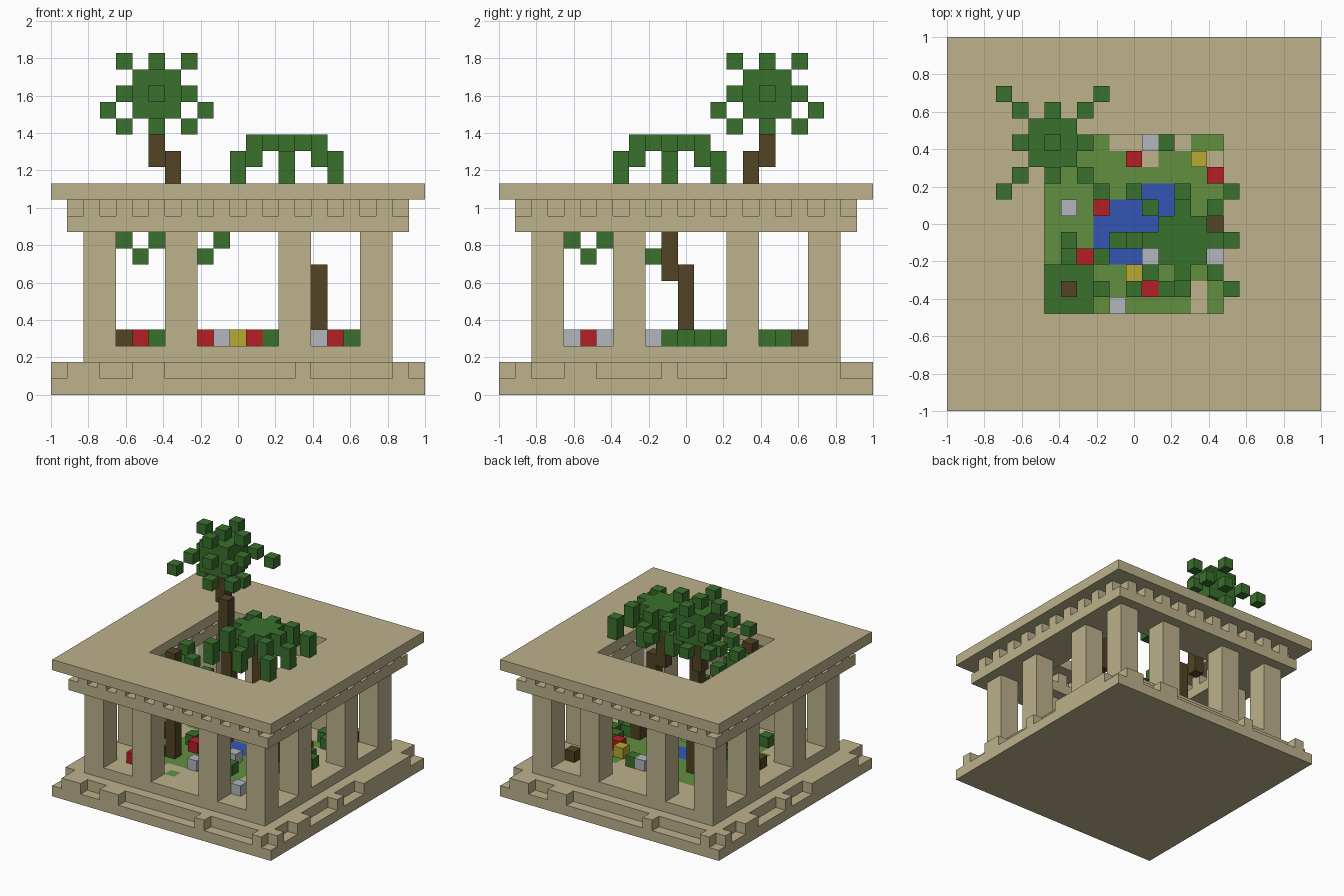
import bpy, bmesh
from itertools import product

if "Cube" in bpy.data.objects:
    bpy.data.objects.remove(bpy.data.objects["Cube"], do_unlink=True)

N = 23                 # blocks along each side
S = 2 / N              # block size


def material(name, rgb):
    m = bpy.data.materials.new(name)
    m.use_nodes = True
    m.diffuse_color = (*rgb, 1)
    m.node_tree.nodes["Principled BSDF"].inputs["Base Color"].default_value = (*rgb, 1)
    return m


MATS = {
    "sandstone": material("sandstone", (.51, .445, .262)),
    "grass": material("grass", (.122, .275, .051)),
    "leaf": material("leaf", (.042, .162, .026)),
    "wood": material("wood", (.084, .058, .017)),
    "red": material("red", (.456, .014, .018)),
    "yellow": material("yellow", (.485, .392, .03)),
    "grey": material("grey", (.445, .474, .503)),
    "water": material("water", (.034, .093, .456)),
}


def build(name, cells, mat, top=None):
    """Outer skin of a set of blocks; top maps (i, j) to another material."""
    bm = bmesh.new()
    verts = {}

    def vert(p):
        if p not in verts:
            verts[p] = bm.verts.new((p[0] * S - 1, p[1] * S - 1, p[2] * S))
        return verts[p]

    names = [mat] + sorted(set((top or {}).values()))
    for c in sorted(cells):
        for axis, side in product(range(3), (0, 1)):
            n = list(c)
            n[axis] += 2 * side - 1
            if tuple(n) in cells:
                continue
            u, v = (axis + 1) % 3, (axis + 2) % 3
            loop = []
            for a, b in ((0, 0), (1, 0), (1, 1), (0, 1)):
                p = list(c)
                p[axis] += side
                p[u] += a
                p[v] += b
                loop.append(vert(tuple(p)))
            f = bm.faces.new(loop if side else loop[::-1])
            if top and axis == 2 and side:
                f.material_index = names.index(top.get(c[:2], mat))
    me = bpy.data.meshes.new(name)
    bm.to_mesh(me)
    bm.free()
    for n in names:
        me.materials.append(MATS[n])
    ob = bpy.data.objects.new(name, me)
    bpy.context.collection.objects.link(ob)
    return ob


def block(x, y, z):
    """All cells in three inclusive ranges."""
    return set(product(*(range(a, b + 1) for a, b in (x, y, z))))


def square(a, z):
    return block((a, N - 1 - a), (a, N - 1 - a), z)


# Stepped base with a worn, broken edge
base = square(0, (0, 0)) | square(1, (1, 1))
for a, b in ((1, 2), (5, 6), (15, 15), (21, 21)):
    for i in range(a, b + 1):
        base |= {(i, 0, 1), (N - 1 - i, N - 1, 1)}
for a, b in ((1, 1), (4, 5), (10, 10), (14, 20)):
    for j in range(a, b + 1):
        base |= {(N - 1, j, 1), (0, N - 1 - j, 1)}
build("stepped_base", base, "sandstone")

# Floor with lawn and pond
bare = {(10, 16), (11, 16), (14, 16), (12, 15), (16, 15), (16, 8), (15, 7), (15, 6)}
paint = {(i, j): "grass" for i, j in product(range(6, 17), repeat=2) if (i, j) not in bare}
for c in ((7, 5), (9, 4), (5, 8), (12, 5), (17, 12), (9, 17), (5, 13)):
    paint[c] = "grass"
pond = {13: (12, 13), 12: (10, 13), 11: (9, 12), 10: (9, 11), 9: (10, 11)}
for j, (a, b) in pond.items():
    for i in range(a, b + 1):
        paint[i, j] = "water"
build("garden_floor", square(2, (2, 2)), "sandstone", paint)

# Colonnade around the edge
starts = (2, 7, 14, 19)
for i, j in product(starts, repeat=2):
    if i in (2, 19) or j in (2, 19):
        build("column", block((i, i + 1), (j, j + 1), (3, 9)), "sandstone")

# Beam ring with toothed upper course
beam = square(1, (10, 10)) - square(5, (10, 10))
beam |= square(2, (11, 11)) - square(4, (11, 11))
for t in range(2, N - 2, 2):
    for e in (1, N - 2):
        beam |= {(t, e, 11), (e, t, 11)}
    if 4 <= t <= N - 5:
        for e in (4, N - 5):
            beam |= {(t, e, 11), (e, t, 11)}
build("toothed_beam", beam, "sandstone")

# Roof slab with square opening
build("roof_slab", square(0, (12, 12)) - square(6, (12, 12)), "sandstone")


# Round-crowned trees
def crown(cx, cy, z):
    c = block((cx - 1, cx + 1), (cy - 1, cy + 1), (z + 1, z + 3))
    for s, t in product((-1, 1), repeat=2):
        c |= {(cx + 3 * s, cy + 3 * t, z + 1), (cx + 2 * s, cy + 2 * t, z + 2)}
    for s in (-2, 2):
        for h in (z, z + 4):
            c |= {(cx + s, cy, h), (cx, cy + s, h)}
        c |= {(cx + s, cy, z + 2), (cx, cy + s, z + 2)}
    return c


def trunk(*steps):
    return {(i, j, k) for i, j, a, b in steps for k in range(a, b + 1)}


tall = trunk((8, 14, 3, 10), (7, 15, 10, 14), (6, 16, 14, 16))
build("tall_tree_trunk", tall, "wood")
build("tall_tree_crown", (crown(6, 16, 16) | {(6, 16, 20)}) - tall, "leaf")

low = trunk((7, 7, 3, 12))
build("low_tree_trunk", low, "wood")
build("low_tree_crown", crown(7, 7, 8) - low, "leaf")

# Star-crowned leaning tree
leaning = trunk((16, 11, 3, 7), (15, 10, 7, 10), (14, 10, 10, 14))
build("leaning_tree_trunk", leaning, "wood")
star = block((13, 15), (9, 11), (15, 15))
for s, t in product((-1, 0, 1), repeat=2):
    if s or t:
        for r, k in ((2, 15), (2, 14), (3, 14), (3, 13)):
            star.add((14 + r * s, 10 + r * t, k))
build("leaning_tree_crown", star, "leaf")

# Flowers, shrubs and stumps on the floor
plants = {
    "red": ((11, 15), (16, 14), (9, 12), (8, 9), (12, 7), (5, 4), (17, 5)),
    "yellow": ((15, 15), (11, 8)),
    "grey": ((12, 16), (7, 12), (12, 9), (16, 9), (10, 6), (16, 4)),
    "leaf": ((13, 16), (12, 12), (7, 10), (13, 7), (6, 6), (18, 10), (17, 11),
             (17, 13), (18, 12), (17, 16), (16, 17)),
    "wood": ((4, 10), (18, 18)),
}
labels = {"leaf": "shrubs", "wood": "stumps"}
for mat, spots in plants.items():
    build(labels.get(mat, mat + "_flowers"), {(i, j, 3) for i, j in spots}, mat)
